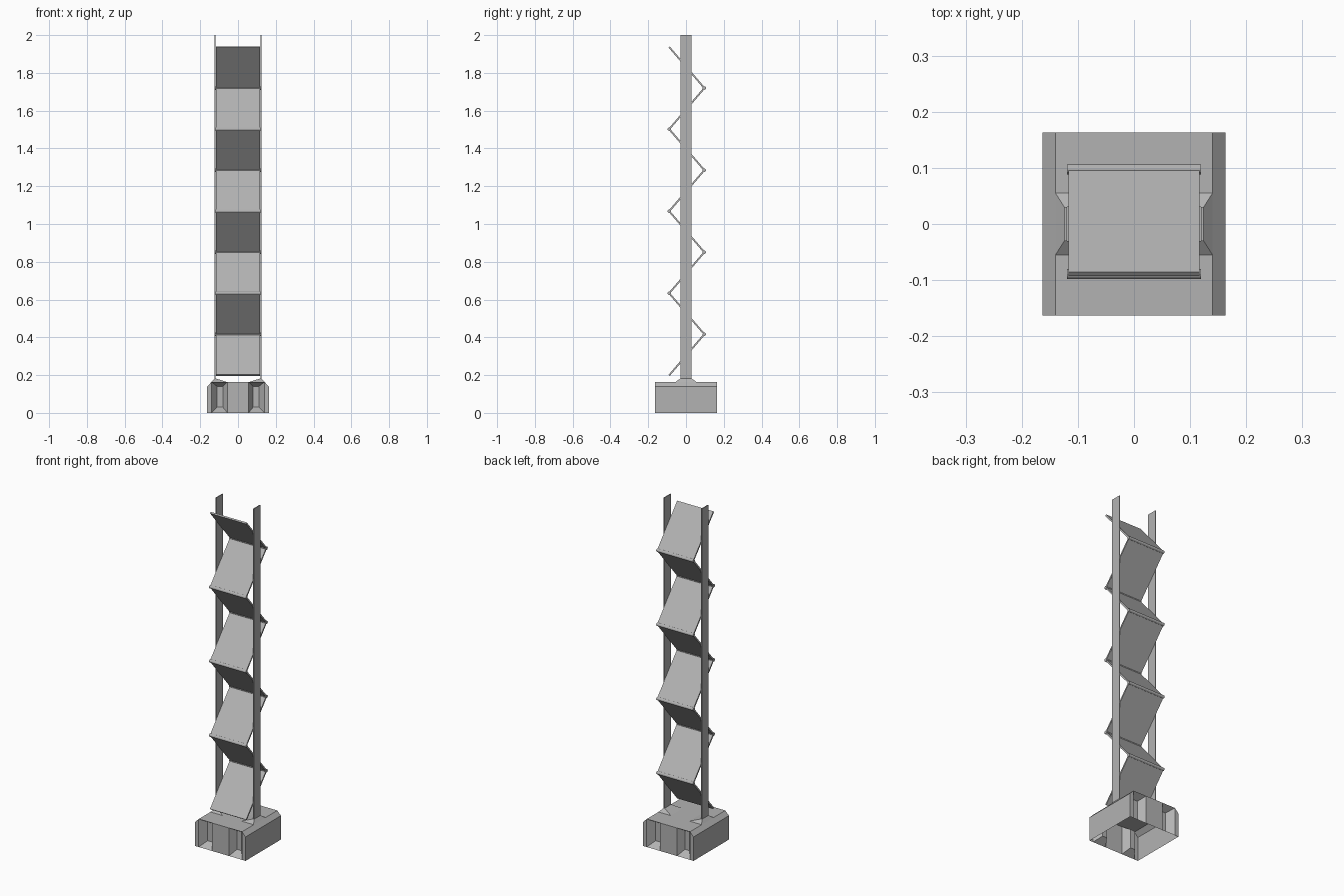
import bpy, bmesh
from mathutils import Vector

if "Cube" in bpy.data.objects:
    bpy.data.objects.remove(bpy.data.objects["Cube"])

grey = bpy.data.materials.new("mid_grey")
grey.diffuse_color = (0.45, 0.45, 0.45, 1)
grey.use_nodes = True
grey.node_tree.nodes["Principled BSDF"].inputs["Base Color"].default_value = grey.diffuse_color


def make(name, bm, open_shell=False):
    bmesh.ops.remove_doubles(bm, verts=bm.verts, dist=1e-5)
    bmesh.ops.recalc_face_normals(bm, faces=bm.faces)
    if open_shell:  # the highest face must look up
        bm.normal_update()
        top = max(bm.faces, key=lambda f: f.calc_center_median().z)
        if top.normal.z < 0:
            bmesh.ops.reverse_faces(bm, faces=bm.faces)
    me = bpy.data.meshes.new(name)
    bm.to_mesh(me)
    bm.free()
    me.materials.append(grey)
    ob = bpy.data.objects.new(name, me)
    bpy.context.collection.objects.link(ob)
    return ob


def face(bm, pts):
    bm.faces.new([bm.verts.new(p) for p in pts])


def rect(x0, x1, y0, y1, z):
    return [(x0, y0, z), (x1, y0, z), (x1, y1, z), (x0, y1, z)]


def ring(bm, a, b):
    for i in range(4):
        j = (i + 1) % 4
        face(bm, [a[i], a[j], b[j], b[i]])


def slab(name, p0, p1, half_width, t):
    # flat plate between two (y, z) points
    a, b = Vector(p0), Vector(p1)
    d = (b - a).normalized()
    n = Vector((-d.y, d.x)) * t / 2
    bm = bmesh.new()
    loops = [[(x, *p) for p in (a + n, b + n, b - n, a - n)]
             for x in (-half_width, half_width)]
    for l in loops:
        face(bm, l)
    ring(bm, *loops)
    return make(name, bm)


# hollow base: open underneath, chamfered along the sides
H, W, C, M = 0.164, 0.1635, 0.14, 0.055
bm = bmesh.new()
outline = [(-W, 0), (-W, 0.14), (-C, H), (C, H), (W, 0.14), (W, 0)]
for (xa, za), (xb, zb) in zip(outline, outline[1:]):
    face(bm, [(xa, -W, za), (xb, -W, zb), (xb, W, zb), (xa, W, za)])
for s in (-1, 1):
    y = s * W
    face(bm, [(-M, y, 0), (M, y, 0), (M, y, H), (-M, y, H)])
    for m in (-1, 1):
        face(bm, [(m * W, y, 0), (m * C, y, 0), (m * C, y, H), (m * W, y, 0.14)])
        # funnel shaped pocket
        yi = s * (W - 0.04)
        outer = [(m * M, y, 0), (m * C, y, 0), (m * C, y, H), (m * M, y, H)]
        inner = [(m * 0.08, yi, 0.03), (m * 0.11, yi, 0.03),
                 (m * 0.11, yi, 0.14), (m * 0.08, yi, 0.14)]
        ring(bm, outer, inner)
        face(bm, inner)
make("base", bm, True)

# collars and posts
for side, m in (("left", -1), ("right", 1)):
    bm = bmesh.new()
    low = rect(m * 0.06, m * C, -0.055, 0.055, H)
    mid = rect(m * 0.117, m * 0.124, -0.03, 0.03, 0.182)
    ring(bm, low, mid)
    make(side + "_collar", bm, True)
    bm = bmesh.new()
    top = rect(m * 0.119, m * 0.124, -0.03, 0.03, 2.0)
    bot = rect(m * 0.119, m * 0.124, -0.03, 0.03, 0.17)
    ring(bm, bot, top)
    face(bm, top)
    face(bm, bot)
    make(side + "_post", bm)

# zigzag trays with a hinge rod at each fold
pts = [(-0.089 if i % 2 == 0 else 0.097, 0.199 + 0.2172 * i) for i in range(9)]
for i in range(8):
    slab(f"tray_{i + 1}", pts[i], pts[i + 1], 0.117, 0.009)
for i, (y, z) in enumerate(pts[1:-1]):
    bpy.ops.mesh.primitive_cylinder_add(vertices=12, radius=0.009, depth=0.238,
                                        location=(0, y, z), rotation=(0, 1.570796, 0))
    bpy.context.object.name = f"hinge_{i + 1}"
    bpy.context.object.data.materials.append(grey)
